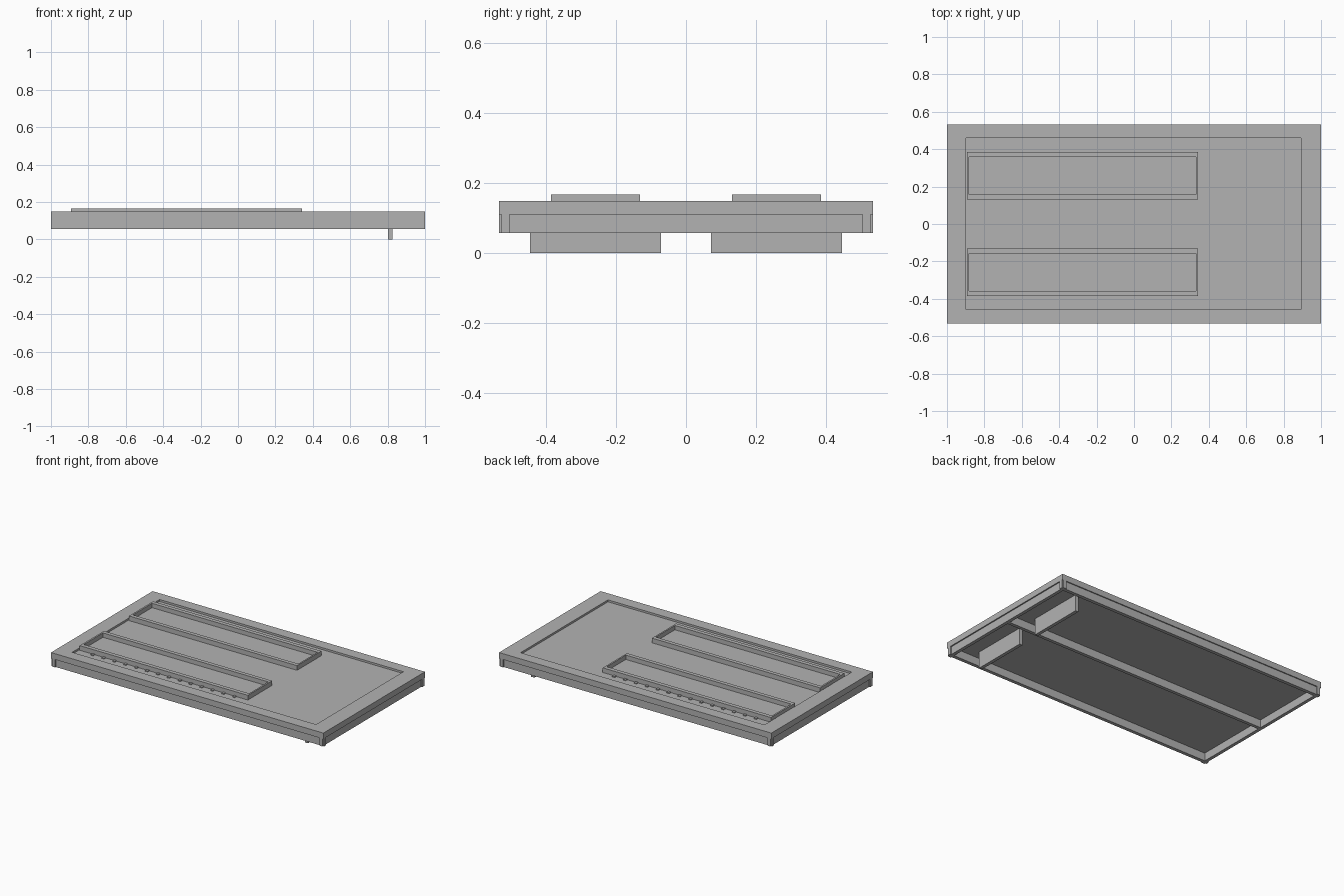
import bpy
import bmesh

cube = bpy.data.objects.get("Cube")
if cube:
    bpy.data.objects.remove(cube, do_unlink=True)

gray = bpy.data.materials.new("plain gray")
gray.use_nodes = True
gray.diffuse_color = (0.45, 0.45, 0.45, 1)
gray.node_tree.nodes["Principled BSDF"].inputs["Base Color"].default_value = (0.45, 0.45, 0.45, 1)


def finish(name, bm):
    bmesh.ops.recalc_face_normals(bm, faces=bm.faces)
    mesh = bpy.data.meshes.new(name)
    bm.to_mesh(mesh)
    bm.free()
    mesh.materials.append(gray)
    obj = bpy.data.objects.new(name, mesh)
    bpy.context.collection.objects.link(obj)
    return obj


def add_box(bm, x, y, z):
    """Box from three (min, max) ranges."""
    verts = bmesh.ops.create_cube(bm, size=1)["verts"]
    for v in verts:
        for i, (lo, hi) in enumerate((x, y, z)):
            v.co[i] = lo if v.co[i] < 0 else hi


def box(name, x, y, z):
    bm = bmesh.new()
    add_box(bm, x, y, z)
    return finish(name, bm)


def tray(name, outer, inner, bottom, top, floor):
    """Rectangular block with a rectangular pocket sunk into its top."""
    bm = bmesh.new()
    rings = []
    for (x0, x1, y0, y1), z in ((outer, bottom), (outer, top), (inner, top), (inner, floor)):
        corners = ((x0, y0), (x1, y0), (x1, y1), (x0, y1))
        rings.append([bm.verts.new((x, y, z)) for x, y in corners])
    for a, b in zip(rings, rings[1:]):
        for i in range(4):
            j = (i + 1) % 4
            bm.faces.new((a[i], a[j], b[j], b[i]))
    bm.faces.new(rings[0])
    bm.faces.new(rings[-1])
    return finish(name, bm)


W, D = 1.0, 0.533                # half length and half depth
LOW, UNDER, PANEL, TOP = 0.057, 0.109, 0.135, 0.148

# Top board with its shallow recessed panel
tray("top_board", (-W, W, -D, D), (-0.898, 0.893, -0.457, 0.46), UNDER, TOP, PANEL)

# Crossing rails under the board, plus the middle beam
for side, x_name, y_name in ((-1, "right", "front"), (1, "left", "back")):
    box(y_name + "_rail", (-W, W), sorted((side * 0.503, side * 0.526)), (LOW, UNDER))
    box(x_name + "_end_rail", sorted((side * 0.97, side * 0.992)), (-D, D), (LOW, UNDER))
box("middle_beam", (-0.97, 0.97), (-0.011, 0.011), (LOW, UNDER))

for side, name in ((-1, "front"), (1, "back")):
    # Long raised trays
    outer_y = sorted((side * 0.131, side * 0.385))
    inner_y = sorted((side * 0.157, side * 0.358))
    tray(name + "_tray", (-0.893, 0.342, *outer_y), (-0.882, 0.332, *inner_y),
         PANEL, 0.166, PANEL + 0.002)

    # Foot plates
    box(name + "_foot", (0.803, 0.825), sorted((side * 0.071, side * 0.445)), (0, UNDER))

    # Row of small pegs beside the tray
    pegs = bmesh.new()
    for i in range(14):
        x = -0.79 + 0.08 * i
        add_box(pegs, (x - 0.009, x + 0.009), sorted((side * 0.386, side * 0.404)),
                (PANEL, PANEL + 0.006))
    finish(name + "_pegs", pegs)
